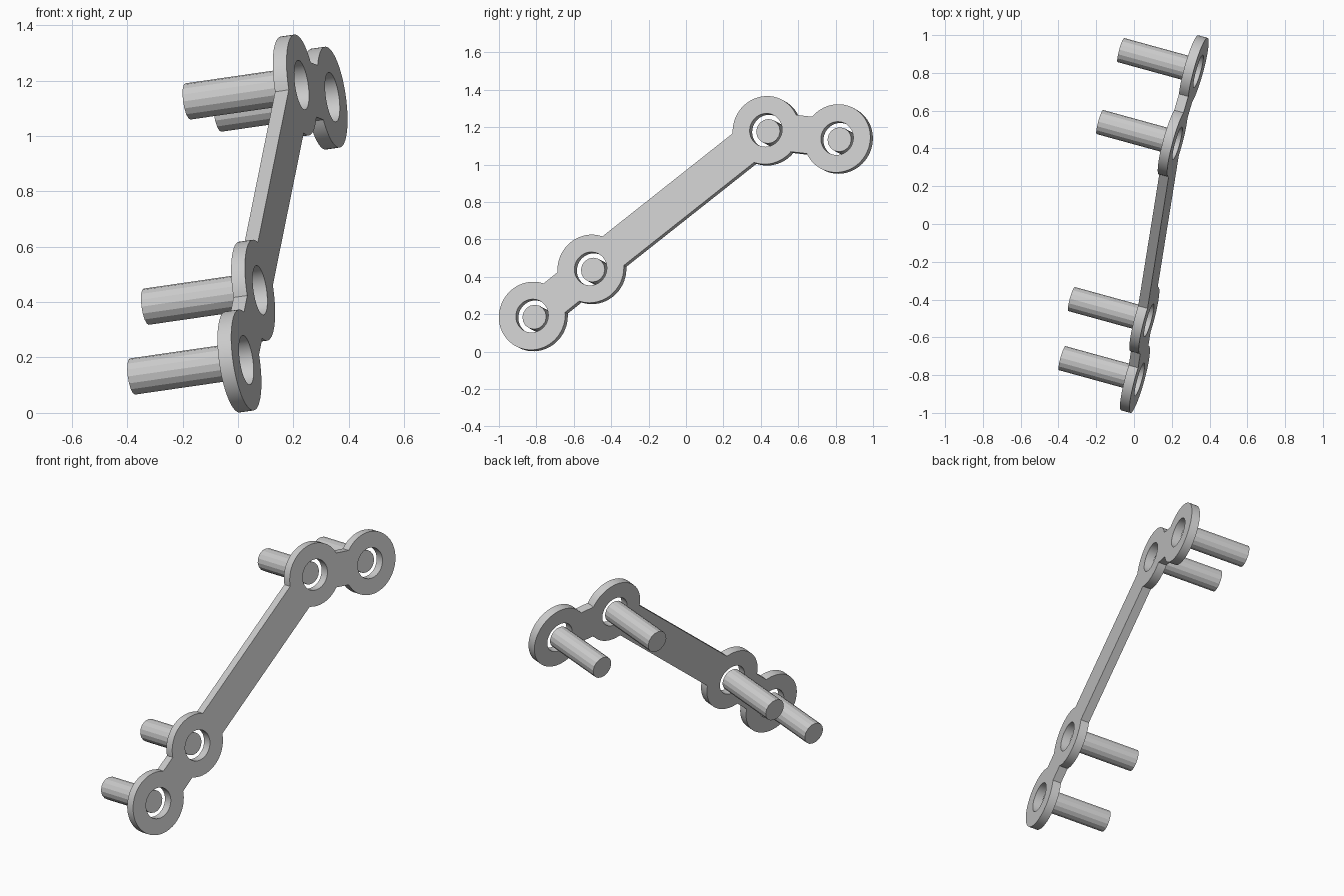
import bpy, bmesh
from math import asin, atan2, cos, sin, pi, tau
from mathutils import Matrix, Vector

cube = bpy.data.objects.get("Cube")
if cube:
    bpy.data.objects.remove(cube)

RING_R, HOLE_R, NECK_W, THICK = 0.184, 0.09, 0.2, 0.052
PIN_R, PIN_START, PIN_END = 0.066, 0.046, 0.43
SLOPE_Y, SLOPE_Z = 0.275, 0.145

# Tilted frame of the plate: u and v lie in its plane, normal faces out
normal = Vector((1, -SLOPE_Y, SLOPE_Z)).normalized()
u = Vector((SLOPE_Y, 1, 0)).normalized()
v = normal.cross(u)
origin = Vector((0.03, -0.823, 0.191))
frame = Matrix.Translation(origin) @ Matrix((u, v, normal)).transposed().to_4x4()

# Ring centres (y, z), laid onto the tilted plane and turned into local 2D
centres = []
for y, z in [(-0.823, 0.191), (-0.51, 0.443), (0.427, 1.184), (0.808, 1.14)]:
    x = origin.x + SLOPE_Y * (y - origin.y) - SLOPE_Z * (z - origin.z)
    centres.append((frame.inverted() @ Vector((x, y, z))).xy)


def arc(centre, radius, start, end, steps):
    """Counter-clockwise run of points; end is wrapped to lie after start."""
    sweep = (end - start) % tau
    return [centre + radius * Vector((cos(a), sin(a)))
            for a in (start + sweep * i / steps for i in range(steps + 1))]


# Outline: out along the lower edge of the rings, back along the upper edge
heads = [atan2((b - a).y, (b - a).x) for a, b in zip(centres, centres[1:])]
half = asin(NECK_W / 2 / RING_R)
last = len(centres) - 1
outline = arc(centres[0], RING_R, heads[0] + half, heads[0] - half, 56)
for i in range(1, last):
    outline += arc(centres[i], RING_R, heads[i - 1] + pi + half, heads[i] - half, 24)
outline += arc(centres[last], RING_R, heads[-1] + pi + half, heads[-1] + pi - half, 56)
for i in range(last - 1, 0, -1):
    outline += arc(centres[i], RING_R, heads[i] + half, heads[i - 1] + pi - half, 24)

# Plate: filled flat curve with four holes, extruded to its thickness
curve = bpy.data.curves.new("plate", "CURVE")
curve.dimensions = "2D"
curve.fill_mode = "BOTH"
curve.extrude = THICK / 2
for loop in [outline] + [arc(c, HOLE_R, 0, tau - 0.001, 48)[:-1] for c in centres]:
    spline = curve.splines.new("POLY")
    spline.points.add(len(loop) - 1)
    for point, p in zip(spline.points, loop):
        point.co = (p.x, p.y, 0, 1)
    spline.use_cyclic_u = True
plate = bpy.data.objects.new("plate", curve)
bpy.context.collection.objects.link(plate)
plate.matrix_world = frame @ Matrix.Translation((0, 0, -THICK / 2))
bpy.ops.object.select_all(action="DESELECT")
plate.select_set(True)
bpy.context.view_layer.objects.active = plate
bpy.ops.object.convert(target="MESH")
plate = bpy.context.object

bm = bmesh.new()
bm.from_mesh(plate.data)
bmesh.ops.remove_doubles(bm, verts=bm.verts, dist=0.0001)
bmesh.ops.recalc_face_normals(bm, faces=bm.faces)
bm.to_mesh(plate.data)
bm.free()
bpy.ops.object.shade_smooth_by_angle(angle=0.5)

# Pins: one behind each hole, square to the plate
for i, c in enumerate(centres, 1):
    bpy.ops.mesh.primitive_cylinder_add(vertices=16, radius=PIN_R, depth=PIN_END - PIN_START)
    pin = bpy.context.object
    pin.name = f"pin_{i}"
    pin.matrix_world = frame @ Matrix.Translation((c.x, c.y, -(PIN_START + PIN_END) / 2))
